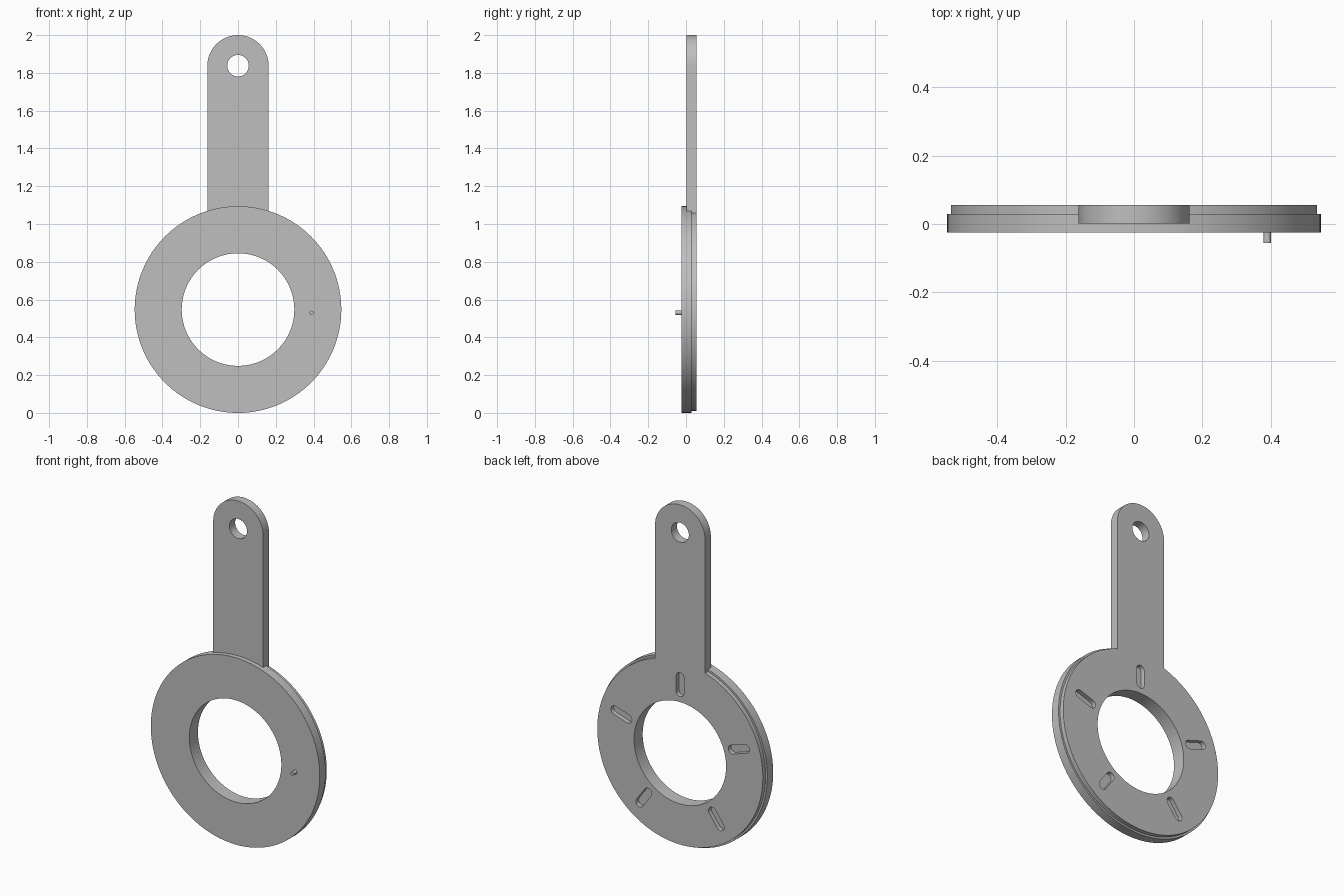
import bpy
import math
from mathutils import Vector

old = bpy.data.objects.get("Cube")
if old:
    bpy.data.objects.remove(old, do_unlink=True)

RING_Z = 0.547                              # ring centre height
FRONT, STEP, BACK = -0.025, 0.029, 0.055    # ring depth levels
ARM_FRONT = 0.002
HOLE_Z = 1.838

grey = bpy.data.materials.new("plain_grey")
grey.use_nodes = True
colour = (0.52, 0.52, 0.52, 1)
grey.diffuse_color = colour
grey.node_tree.nodes["Principled BSDF"].inputs["Base Color"].default_value = colour


def prism(name, outline, y0, y1):
    """Extrude an x-z outline from y0 to y1."""
    n = len(outline)
    verts = [(x, y, z) for y in (y0, y1) for x, z in outline]
    faces = [tuple(range(n)), tuple(range(2 * n - 1, n - 1, -1))]
    faces += [(i, i + n, (i + 1) % n + n, (i + 1) % n) for i in range(n)]
    mesh = bpy.data.meshes.new(name)
    mesh.from_pydata(verts, [], faces)
    mesh.materials.append(grey)
    obj = bpy.data.objects.new(name, mesh)
    bpy.context.collection.objects.link(obj)
    return obj


def arc(cx, cz, r, start=0, sweep=360, steps=128):
    count = steps if sweep == 360 else steps + 1
    return [(cx + r * math.cos(math.radians(start + sweep * i / steps)),
             cz + r * math.sin(math.radians(start + sweep * i / steps)))
            for i in range(count)]


def slot_outline(angle, r0, r1, half):
    """Rounded slot running radially from r0 to r1."""
    a = math.radians(angle)
    ends = []
    for r, start in ((r1 - half, angle - 90), (r0 + half, angle + 90)):
        ends += arc(r * math.cos(a), RING_Z + r * math.sin(a), half, start, 180, 16)
    return ends


def combine(target, other, operation):
    """Apply a boolean and discard the helper."""
    mod = target.modifiers.new("combine", "BOOLEAN")
    mod.operation = operation
    mod.solver = "EXACT"
    mod.object = other
    bpy.context.view_layer.objects.active = target
    bpy.ops.object.modifier_apply(modifier=mod.name)
    bpy.data.objects.remove(other, do_unlink=True)


def smooth(obj):
    bpy.ops.object.select_all(action="DESELECT")
    obj.select_set(True)
    bpy.context.view_layer.objects.active = obj
    bpy.ops.object.shade_smooth_by_angle(angle=math.radians(30))


# Stepped ring with the flat arm rising from it
body = prism("ring_and_arm", arc(0, RING_Z, 0.547), FRONT, STEP)
back_disc = prism("back_disc", arc(0, RING_Z, 0.536), STEP - 0.01, BACK)
arm_outline = arc(0, HOLE_Z, 0.162, 0, 180, 64) + [(-0.162, 0.75), (0.162, 0.75)]
arm = prism("arm", arm_outline, ARM_FRONT, BACK)
combine(back_disc, arm, "UNION")
combine(body, back_disc, "UNION")

# Central bore and hanging hole
combine(body, prism("bore_cutter", arc(0, RING_Z, 0.298), -0.2, 0.2), "DIFFERENCE")
combine(body, prism("hole_cutter", arc(0, HOLE_Z, 0.057, steps=64), -0.2, 0.2), "DIFFERENCE")

# Five radial slots in the back
for k in range(5):
    cutter = prism("slot_cutter", slot_outline(90 + 72 * k, 0.33, 0.47, 0.025), STEP, 0.2)
    combine(body, cutter, "DIFFERENCE")
smooth(body)

# Small locating pin on the front
pin = prism("locating_pin", arc(0.39, 0.53, 0.011, steps=24), -0.055, FRONT + 0.01)
smooth(pin)
